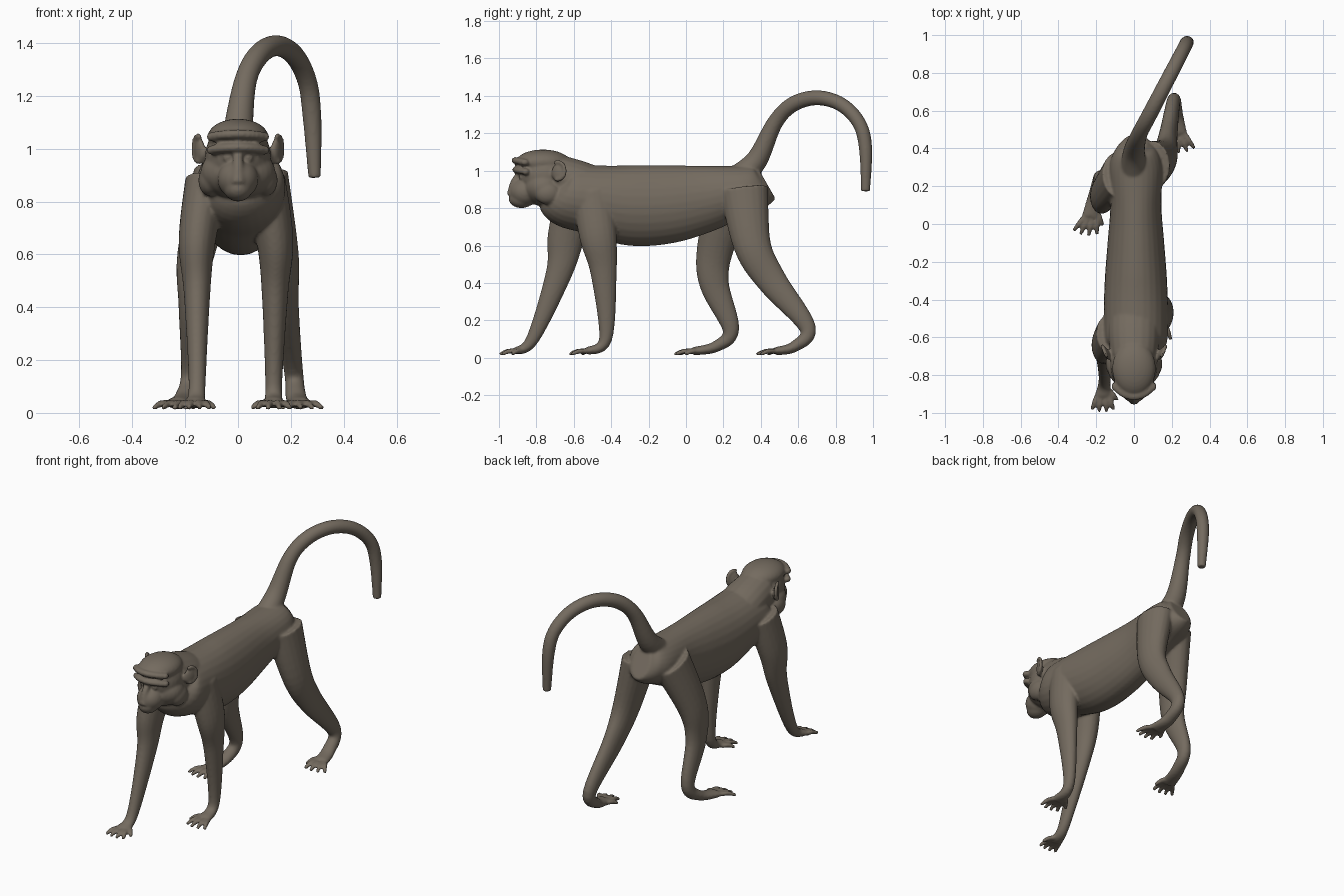
import bpy
import bmesh
from math import sin, cos, pi, radians
from mathutils import Vector, Matrix

default_cube = bpy.data.objects.get("Cube")
if default_cube:
    bpy.data.objects.remove(default_cube, do_unlink=True)

fur = bpy.data.materials.new("grey_brown_fur")
fur.use_nodes = True
colour = (.175, .147, .115, 1)
fur.diffuse_color = colour
fur.node_tree.nodes["Principled BSDF"].inputs["Base Color"].default_value = colour

bm = bmesh.new()


def catmull(before, start, end, after, t):
    """Smooth interpolation between start and end."""
    cubic = 3 * (start - end) + after - before
    square = 2 * before - 5 * start + 4 * end - after
    return start + (end - before + (square + cubic * t) * t) * t / 2


def smooth_path(values, steps):
    """Fill in a list of numbers or vectors with smooth steps."""
    padded = [values[0], *values, values[-1]]
    filled = [catmull(*padded[i:i + 4], k / steps)
              for i in range(len(values) - 1) for k in range(steps)]
    return filled + [values[-1]]


def loft(points, widths, depths, sides=20, steps=7):
    """Oval tube along points, with half widths and half depths."""
    centres = smooth_path([Vector(point) for point in points], steps)
    widths = smooth_path(widths, steps)
    depths = smooth_path(depths, steps)
    rings = []
    for i, centre in enumerate(centres):
        following = centres[min(i + 1, len(centres) - 1)]
        tangent = (following - centres[max(i - 1, 0)]).normalized()
        across = (Vector((1, 0, 0)) - tangent * tangent.x).normalized()
        upward = tangent.cross(across)
        ring = []
        for k in range(sides):
            angle = 2 * pi * k / sides
            offset = across * cos(angle) * widths[i] + upward * sin(angle) * depths[i]
            ring.append(bm.verts.new(centre + offset))
        rings.append(ring)
    for lower, upper in zip(rings, rings[1:]):
        for k in range(sides):
            bm.faces.new((lower[k - 1], lower[k], upper[k], upper[k - 1]))
    bm.faces.new(rings[0][::-1])
    bm.faces.new(rings[-1])


def ball(centre, radii, turn=0):
    """Stretched sphere, turned about the vertical axis."""
    matrix = Matrix.Translation(centre) @ Matrix.Rotation(radians(turn), 4, "Z")
    matrix = matrix @ Matrix.Diagonal((*radii, 1))
    bmesh.ops.create_uvsphere(bm, u_segments=28, v_segments=18, radius=1, matrix=matrix)


def digits(knuckle, yaw, inner, reach):
    """Four fanned digits and a thumb on the inner side."""
    for k in range(5):
        is_thumb = k == 4
        fan = 3 if is_thumb else k - 1.5
        angle = radians(yaw + inner * fan * 13)
        forward = Vector((sin(angle), -cos(angle), 0))
        forward *= reach * (.75 if is_thumb else 1 - abs(fan) / 12)
        sideways = inner * (.035 if is_thumb else fan * .021)
        start = Vector(knuckle) + Vector((sideways, .03 if is_thumb else 0, 0))
        middle = start + forward / 2
        tip = start + forward
        tip.z = .018
        radii = [.014, .014, .01]
        loft([start, middle, tip], radii, radii, sides=10, steps=4)


def arm(joints, inner, reach):
    """Shoulder, upper arm, elbow, wrist and palm, then the fingers."""
    loft(joints, [.08, .07, .05, .032, .043], [.11, .1, .07, .035, .02])
    digits(joints[-1], 0, inner, reach)


def leg(joints, inner, yaw):
    """Hip, thigh, knee, heel, instep and ball of the foot, then the toes."""
    loft(joints, [.09, .07, .05, .036, .04, .046], [.13, .1, .08, .045, .03, .022])
    digits(joints[-1], yaw, inner, .11)


def torso(stations, back=1.03):
    """Barrel under a level back; stations give y, belly height, half width."""
    loft([(.01, y, (back + belly) / 2) for y, belly, width in stations],
         [width for y, belly, width in stations],
         [(back - belly) / 2 for y, belly, width in stations], sides=28)


torso([(-.7, .78, .09), (-.64, .7, .16), (-.5, .66, .17), (-.3, .6, .165),
       (-.1, .61, .15), (.1, .67, .135), (.3, .76, .14), (.39, .8, .11),
       (.43, .84, .06)])

# Neck
loft([(0, -.46, .89), (0, -.58, .94), (0, -.7, .96)], [.13, .135, .125], [.12, .115, .13])

# Tail rising from the rump and arching over to the left
tail = [(0, .27, .95), (0, .38, 1.06)]
for degrees in range(150, -1, -30):
    swing, lift = cos(radians(degrees)), sin(radians(degrees))
    tail.append((.145 + .135 * swing, .7 + .26 * swing, 1.12 + .27 * lift))
tail.append((.29, .96, .89))
tail_radii = [.075, .058] + [.043 - .0015 * k for k in range(6)] + [.024]
loft(tail, tail_radii, tail_radii)

# Right arm reaches forward, left arm is planted under the chest
arm([(-.12, -.58, .88), (-.155, -.64, .65), (-.155, -.68, .45),
     (-.155, -.82, .1), (-.165, -.91, .035)], 1, .09)
arm([(.1, -.5, .88), (.14, -.47, .65), (.14, -.44, .45),
     (.135, -.43, .1), (.135, -.53, .035)], -1, .1)

# Right leg is planted under the belly, left leg is stretched back
leg([(-.08, .26, .9), (-.16, .16, .6), (-.175, .15, .4),
     (-.18, .24, .15), (-.2, .16, .06), (-.23, .04, .035)], 1, -18)
leg([(.1, .31, .9), (.16, .355, .6), (.18, .46, .41),
     (.21, .65, .16), (.22, .58, .06), (.235, .48, .035)], -1, 14)

# Head: skull, fur cap, cheeks, muzzle and chin
ball((0, -.75, .97), (.125, .14, .13))
ball((0, -.765, 1.045), (.115, .145, .068))
ball((0, -.76, .91), (.142, .115, .1))
ball((0, -.86, .885), (.078, .085, .075))
ball((0, -.88, .85), (.055, .068, .05))

# Nose ridge
loft([(0, -.885, .99), (0, -.92, .94), (0, -.945, .87)], [.018, .02, .024],
     [.015, .018, .014], sides=12)

# Brow arch and the fringe above it
for height, reach in ((1.005, .908), (1.055, .912)):
    for k in range(-6, 7):
        x = k / 60
        ball((x, 5 * x * x - reach, height - x * x), (.02, .022, .018))

# Cheek tufts, eyes and ears with a raised rim
for side in (-1, 1):
    ball((side * .04, -.878, .965), (.018, .016, .013))
    ball((side * .105, -.74, .88), (.045, .07, .06))
    ball((side * .145, -.685, .99), (.016, .036, .05), side * -25)
    for k in range(16):
        angle = radians(14 * k - 100)
        back = cos(angle) * .038
        rim = (side * (.152 + back * .4), back - .685, 1 + sin(angle) * .048)
        ball(rim, (.011, .011, .011))

bmesh.ops.recalc_face_normals(bm, faces=bm.faces)
mesh = bpy.data.meshes.new("monkey_body")
bm.to_mesh(mesh)
bm.free()
mesh.materials.append(fur)
body = bpy.data.objects.new("monkey_body", mesh)
bpy.context.collection.objects.link(body)

# Fuse the parts into one skin and soften the joins
skin = body.modifiers.new("Fuse", "REMESH")
skin.mode = "VOXEL"
skin.voxel_size = .0075
skin.use_smooth_shade = True
soften = body.modifiers.new("Soften", "SMOOTH")
soften.factor = .5
soften.iterations = 5
